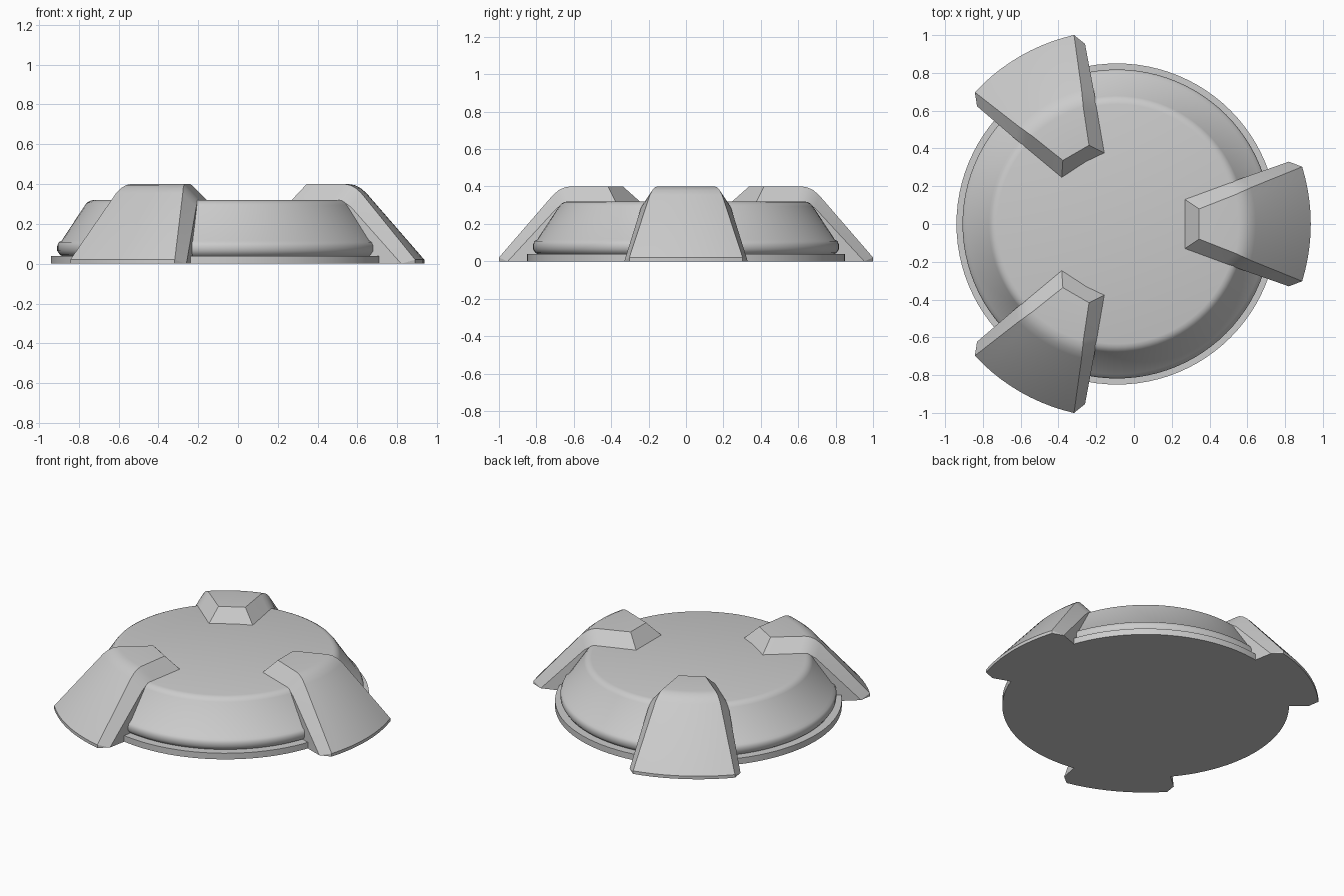
import bpy, bmesh, math
from mathutils import Matrix

if "Cube" in bpy.data.objects:
    bpy.data.objects.remove(bpy.data.objects["Cube"])

CX = -0.09  # centre of the round body


def finish(bm, name, angle):
    bmesh.ops.remove_doubles(bm, verts=bm.verts, dist=1e-4)
    bmesh.ops.recalc_face_normals(bm, faces=bm.faces)
    me = bpy.data.meshes.new(name)
    bm.to_mesh(me)
    bm.free()
    ob = bpy.data.objects.new(name, me)
    bpy.context.collection.objects.link(ob)
    bpy.ops.object.select_all(action='DESELECT')
    ob.select_set(True)
    bpy.context.view_layer.objects.active = ob
    bpy.ops.object.shade_smooth_by_angle(angle=math.radians(angle))
    return ob


def lathe(name, profile, segments, angle):
    bm = bmesh.new()
    rings = []
    for r, z in profile:
        rings.append([bm.verts.new((CX + r * math.cos(2 * math.pi * i / segments),
                                    r * math.sin(2 * math.pi * i / segments), z))
                      for i in range(segments)])
    for a, b in zip(rings, rings[1:]):
        for i in range(segments):
            j = (i + 1) % segments
            bm.faces.new((a[i], a[j], b[j], b[i]))
    bm.faces.new(rings[0])
    bm.faces.new(rings[-1])
    return finish(bm, name, angle)


# Thin base plate
lathe("base_plate", [(0.85, 0), (0.85, 0.04)], 96, 30)

# Smooth lens body with a rounded lower rim
lathe("lens", [(0.78, 0.03), (0.805, 0.045), (0.818, 0.065), (0.818, 0.09),
               (0.81, 0.108), (0.795, 0.117), (0.678, 0.295), (0.668, 0.307),
               (0.652, 0.316), (0.635, 0.32)], 96, 40)

# Claw stations: (radius, height, half width, arc amount) for the top ridge,
# the widest side edge and the inner skirt
STATIONS = [
    ((0.435, 0.40, 0.08, 0), (0.36, 0.32, 0.13, 0), (0.36, 0.31, 0.13, 0)),
    ((0.645, 0.40, 0.155, 1), (0.60, 0.32, 0.205, 1), (0.57, 0.29, 0.195, 1)),
    ((0.675, 0.395, 0.168, 1), (0.63, 0.318, 0.217, 1), (0.59, 0.285, 0.202, 1)),
    ((0.705, 0.38, 0.18, 1), (0.665, 0.308, 0.228, 1), (0.61, 0.275, 0.209, 1)),
    ((0.735, 0.355, 0.193, 1), (0.70, 0.285, 0.241, 1), (0.63, 0.25, 0.215, 1)),
    ((1.026, 0.02, 0.303, 1), (0.968, 0.0, 0.33, 1), (0.83, 0.0, 0.284, 1)),
    ((1.026, 0.0, 0.303, 1), (0.968, 0.0, 0.33, 1), (0.83, 0.0, 0.284, 1)),
]


def on_arc(spec, t):
    r, z, w, k = spec
    y = w * t
    return (r - k * (r - math.sqrt(r * r - y * y)), y, z)


def claw(name, angle, n=10):
    bm = bmesh.new()
    ts = [-1 + 2 * i / n for i in range(n + 1)]
    rings = []
    for top, wide, skirt in STATIONS:
        pts = [on_arc(top, t) for t in ts] + [on_arc(wide, 1)]
        pts += [on_arc(skirt, -t) for t in ts] + [on_arc(wide, -1)]
        rings.append([bm.verts.new(p) for p in pts])
    m = len(rings[0])
    for a, b in zip(rings, rings[1:]):
        for i in range(m):
            j = (i + 1) % m
            bm.faces.new((a[i], a[j], b[j], b[i]))
    bm.faces.new(rings[0])
    bm.faces.new(rings[-1])
    bm.transform(Matrix.Translation((CX, 0, 0)) @ Matrix.Rotation(angle, 4, 'Z'))
    return finish(bm, name, 25)


# Three claws clamping the lens
for i in range(3):
    claw(f"claw_{i + 1}", math.radians(120 * i))
